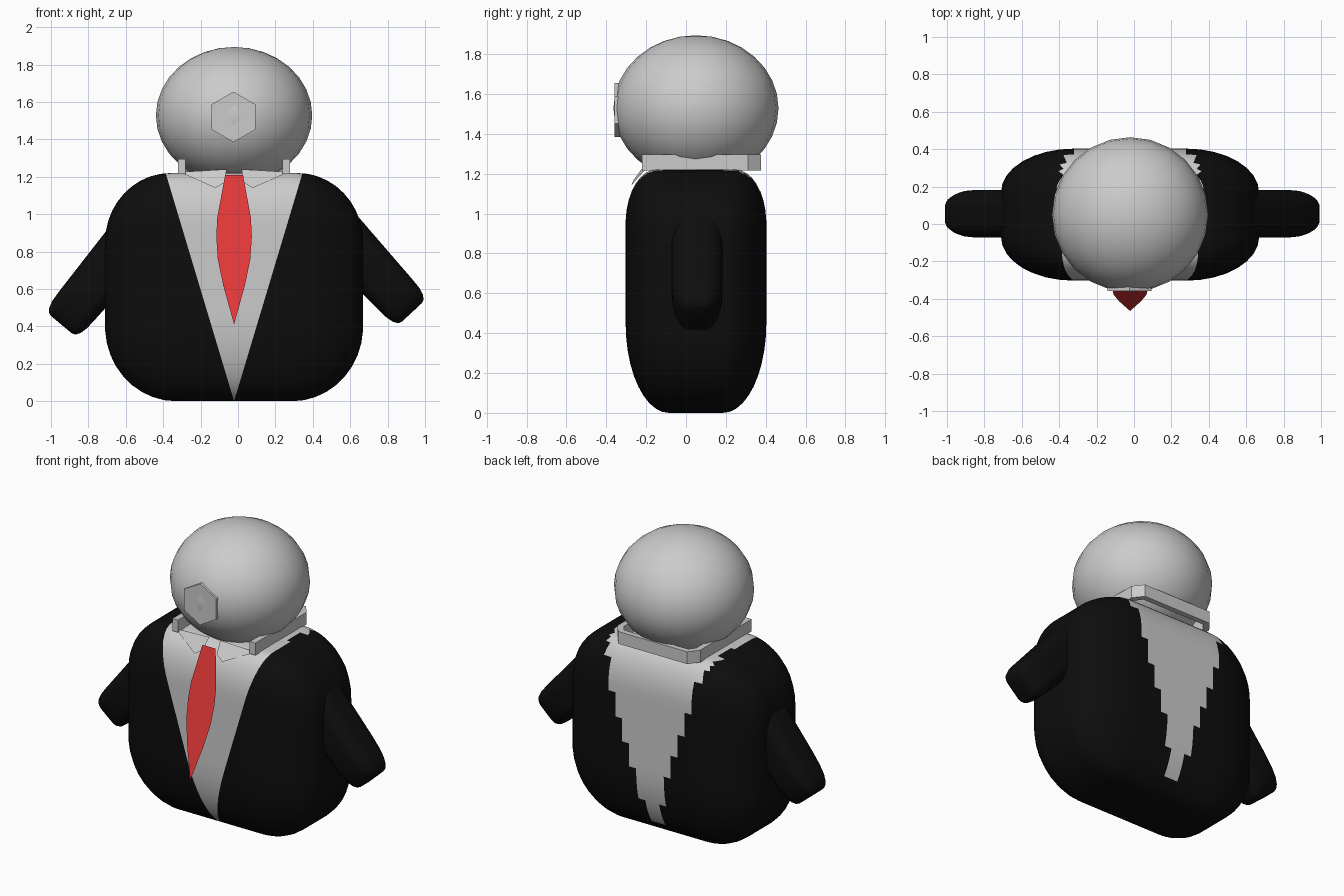
import bpy, bmesh, math
from mathutils import Matrix, Vector

if "Cube" in bpy.data.objects:
    bpy.data.objects.remove(bpy.data.objects["Cube"])

CX, CY = -0.021, 0.05


def material(name, rgb):
    m = bpy.data.materials.new(name)
    m.diffuse_color = (*rgb, 1)
    m.use_nodes = True
    m.node_tree.nodes["Principled BSDF"].inputs["Base Color"].default_value = m.diffuse_color
    return m


BLACK = material("black_cloth", (0.004, 0.004, 0.004))
RED = material("red_cloth", (0.8, 0.04, 0.04))
GREY = material("plain_grey", (0.8, 0.8, 0.8))


def finish(name, bm, mats=(), smooth=None):
    me = bpy.data.meshes.new(name)
    bm.to_mesh(me)
    bm.free()
    for m in mats:
        me.materials.append(m)
    ob = bpy.data.objects.new(name, me)
    bpy.context.collection.objects.link(ob)
    if smooth:
        bpy.ops.object.select_all(action='DESELECT')
        ob.select_set(True)
        bpy.context.view_layer.objects.active = ob
        bpy.ops.object.shade_smooth_by_angle(angle=math.radians(smooth))
    return ob


def ring(w, d, fx, fy, nx, ny, nc):
    """Rounded rectangle: straight half-lengths fx, fy; elliptical corners."""
    pts = []
    for k, (sx, sy) in enumerate([(1, 1), (-1, 1), (-1, -1), (1, -1)]):
        for i in range(nc + 1):
            a = math.pi / 2 * (k + i / nc)
            pts.append((sx * fx + (w - fx) * math.cos(a), sy * fy + (d - fy) * math.sin(a)))
        x, y = pts[-1]
        n = ny if k % 2 else nx
        for i in range(1, n):
            s = 1 - 2 * i / n
            pts.append((x, y * s) if k % 2 else (x * s, y))
    return pts


def loft(sections, fx, fy, nx, ny, nc):
    """Skin rounded rectangles given as (z, half width, half depth)."""
    bm = bmesh.new()
    rows = [[bm.verts.new((x, y, z)) for x, y in ring(w, d, fx, fy, nx, ny, nc)]
            for z, w, d in sections]
    for a, b in zip(rows, rows[1:]):
        for i in range(len(a)):
            j = (i + 1) % len(a)
            bm.faces.new((a[i], a[j], b[j], b[i]))
    bm.faces.new(rows[0][::-1])
    bm.faces.new(rows[-1])
    return bm


# Body: rounded block with the shirt V cut cleanly into the front
def bulge(z, lo, mid, hi, r_lo, r_hi):
    if z < r_lo:
        return lo + (mid - lo) * math.sqrt(max(0, 1 - ((r_lo - z) / r_lo) ** 2))
    t = max(0, (z - 1.22 + r_hi) / r_hi)
    return hi + (mid - hi) * math.sqrt(max(0, 1 - t * t))


levels = [0.45 * (1 - math.cos(math.pi / 2 * i / 10)) for i in range(11)]
levels += [0.45 + 0.05 * i for i in range(1, 8)]
levels += [0.85 + 0.37 * math.sin(math.pi / 2 * i / 10) for i in range(1, 11)]
body = loft([(z, bulge(z, 0.31, 0.69, 0.34, 0.4, 0.37), bulge(z, 0.135, 0.353, 0.2, 0.45, 0.27))
             for z in levels], 0.3, 0.12, 12, 4, 8)
for side in (1, -1):
    front = [f for f in body.faces if f.calc_center_median().y < -0.01]
    geom = set(front)
    for f in front:
        geom.update(f.edges)
        geom.update(f.verts)
    bmesh.ops.bisect_plane(body, geom=list(geom), dist=1e-5, plane_co=(0, 0, 0),
                           plane_no=Vector((side, 0, -0.3)).normalized())
for f in body.faces:
    c = f.calc_center_median()
    f.material_index = 0 if abs(c.x) < 0.3 * c.z - 1e-4 else 1
body.transform(Matrix.Translation((CX, CY, 0)))
finish("suit_body", body, (GREY, BLACK), 50)


# Arms: tapering rounded stubs
def arm(name, start, end):
    start, end = Vector(start), Vector(end)
    axis = end - start
    L = axis.length
    axis.normalize()
    secs = [(0, 0.14, 0.128), (L - 0.22, 0.125, 0.128), (L - 0.13, 0.122, 0.122),
            (L - 0.07, 0.118, 0.108), (L - 0.03, 0.108, 0.09), (L - 0.007, 0.092, 0.068), (L, 0.072, 0.045)]
    bm = loft(secs, 0.05, 0.04, 2, 2, 6)
    y = Vector((0, 1, 0))
    m = Matrix((y.cross(axis), y, axis)).transposed().to_4x4()
    bm.transform(Matrix.Translation(start) @ m)
    finish(name, bm, (BLACK,), 50)


arm("right_arm", (0.5, CY + 0.005, 0.938), (0.93, CY + 0.005, 0.475))
arm("left_arm", (-0.5, CY + 0.005, 0.945), (-0.945, CY + 0.005, 0.41))

# Head: slightly flattened ball
bm = bmesh.new()
bmesh.ops.create_uvsphere(bm, u_segments=24, v_segments=16, radius=1)
bm.transform(Matrix.Translation((CX, CY, 1.528)) @ Matrix.Diagonal((0.418, 0.414, 0.366, 1)))
finish("head", bm, smooth=60)

# Six-sided flat disc on the face
bm = bmesh.new()
bmesh.ops.create_cone(bm, cap_ends=True, segments=6, radius1=0.135, radius2=0.135, depth=0.04)
bm.transform(Matrix.Translation((CX - 0.003, -0.338, 1.52)) @ Matrix.Rotation(math.pi / 2, 4, 'X'))
finish("face_disc", bm)

# Neck
bm = bmesh.new()
bmesh.ops.create_cone(bm, cap_ends=True, segments=24, radius1=0.22, radius2=0.22, depth=0.2)
bm.transform(Matrix.Translation((CX, CY, 1.23)))
finish("neck", bm, smooth=40)

# Collar: U-shaped standing band, open at the front
half = [(0.3, -0.22), (0.3, 0.31), (0.25, 0.375)]
path = half + [(-x, y) for x, y in reversed(half)]
bm = bmesh.new()
cols = [[bm.verts.new((CX + x, y, z)) for z in (1.215, 1.295)] for x, y in path]
for a, b in zip(cols, cols[1:]):
    bm.faces.new((a[0], b[0], b[1], a[1]))
collar = finish("collar_band", bm)
mod = collar.modifiers.new("thickness", 'SOLIDIFY')
mod.thickness = 0.04
mod.offset = -1

# Collar flaps: pointed tips either side of the tie
for name, s in (("left_flap", -1), ("right_flap", 1)):
    bm = bmesh.new()
    pts = [(0.29, -0.2, 1.225), (0.1, -0.275, 1.14), (0.05, -0.262, 1.17), (0.04, -0.21, 1.24)]
    bm.faces.new([bm.verts.new((CX + s * x, y, z)) for x, y, z in pts][::-s])
    finish(name, bm)

# Tie: flat sheet leaning forward
outline = [(1.21, 0.048), (1.1, 0.068), (0.98, 0.09), (0.88, 0.095), (0.76, 0.087), (0.62, 0.058)]
bm = bmesh.new()
sheet = [(-w, z) for z, w in outline] + [(0, 0.41)] + [(w, z) for z, w in reversed(outline)]
bm.faces.new([bm.verts.new((CX + x, -0.465 + 0.245 * (z - 0.41), z)) for x, z in sheet])
finish("tie", bm, (RED,))
